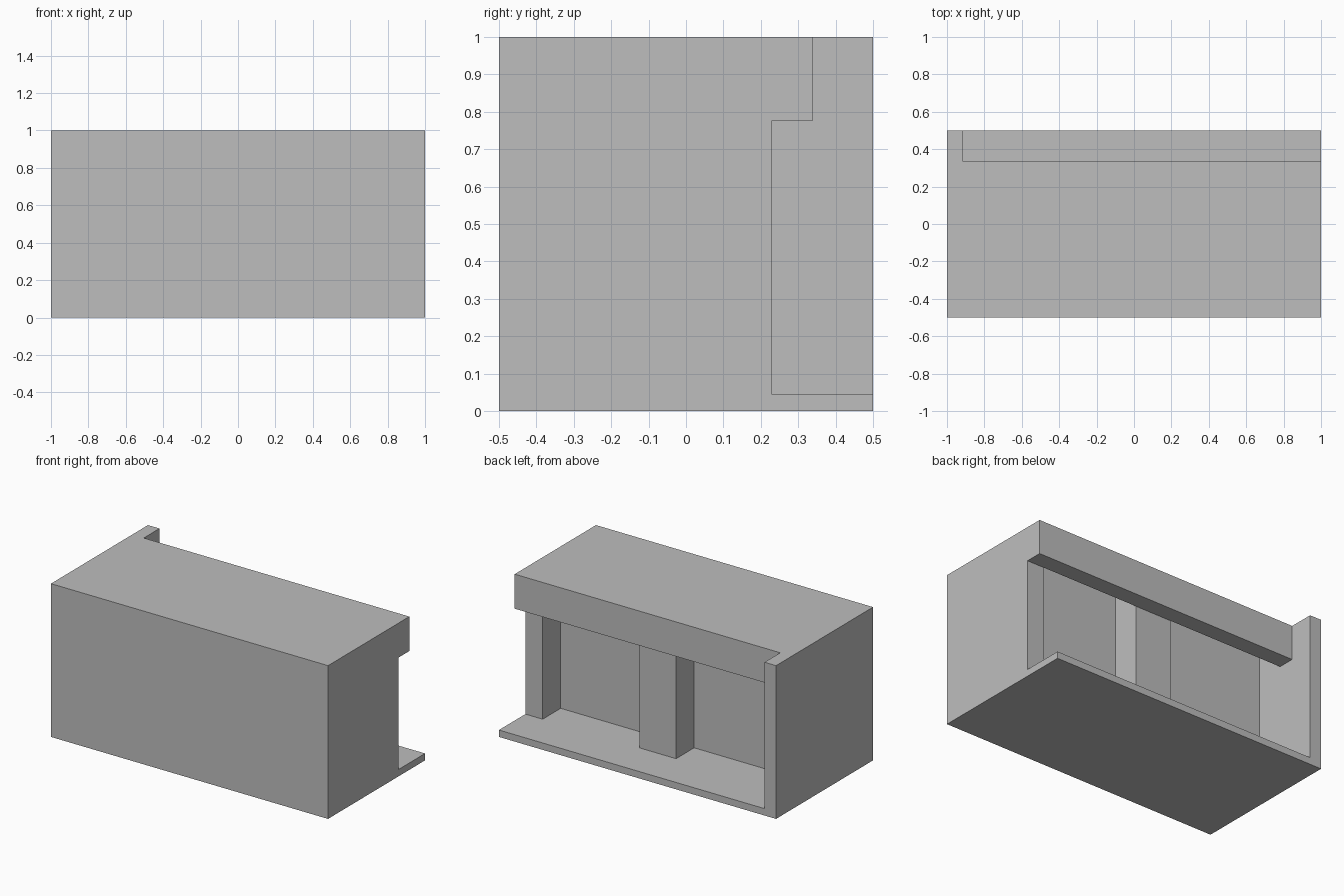
import bpy
import bmesh

if "Cube" in bpy.data.objects:
    bpy.data.objects.remove(bpy.data.objects["Cube"], do_unlink=True)

grey = bpy.data.materials.new("plain_grey")
grey.use_nodes = True
colour = (0.515, 0.515, 0.515, 1)
grey.diffuse_color = colour
grey.node_tree.nodes["Principled BSDF"].inputs["Base Color"].default_value = colour


def prism(name, profile, x0, x1):
    """Extrude a (y, z) profile along x."""
    bm = bmesh.new()
    face = bm.faces.new([bm.verts.new((x0, y, z)) for y, z in profile])
    out = bmesh.ops.extrude_face_region(bm, geom=[face])
    moved = [v for v in out["geom"] if isinstance(v, bmesh.types.BMVert)]
    bmesh.ops.translate(bm, verts=moved, vec=(x1 - x0, 0, 0))
    bmesh.ops.recalc_face_normals(bm, faces=bm.faces)
    mesh = bpy.data.meshes.new(name)
    bm.to_mesh(mesh)
    bm.free()
    obj = bpy.data.objects.new(name, mesh)
    bpy.context.collection.objects.link(obj)
    return obj


def cut(target, cutter):
    """Subtract a cutter and discard it."""
    cutter.hide_render = True
    mod = target.modifiers.new("cut", "BOOLEAN")
    mod.operation = "DIFFERENCE"
    mod.solver = "EXACT"
    mod.object = cutter
    bpy.context.view_layer.objects.active = target
    bpy.ops.object.modifier_apply(modifier=mod.name)
    bpy.data.objects.remove(cutter, do_unlink=True)


WALL, FLOOR, HOOD, CEILING = -0.917, 0.045, 0.775, 0.955
BAY, PILLAR, LIP, OUT = 0.042, 0.228, 0.338, 0.6

# Solid block for the whole body
body = prism("building_shell", [(-0.5, 0), (0.5, 0), (0.5, 1), (-0.5, 1)], -1, 1)

# Stepped back: leaves the end wall, floor slab and overhanging hood
step = [(OUT, FLOOR), (PILLAR, FLOOR), (PILLAR, HOOD),
        (LIP, HOOD), (LIP, 1.1), (OUT, 1.1)]
cut(body, prism("back_cutter", step, WALL, 1.1))

# Two bays behind the hood, leaving the pillars between them
bay = [(0.3, FLOOR), (BAY, FLOOR), (BAY, CEILING),
       (PILLAR, CEILING), (PILLAR, HOOD), (0.3, HOOD)]
for x0, x1 in ((WALL, -0.088), (0.176, 0.875)):
    cut(body, prism("bay_cutter", bay, x0, x1))

body.data.materials.clear()
body.data.materials.append(grey)
for poly in body.data.polygons:
    poly.material_index = 0
    poly.use_smooth = False
